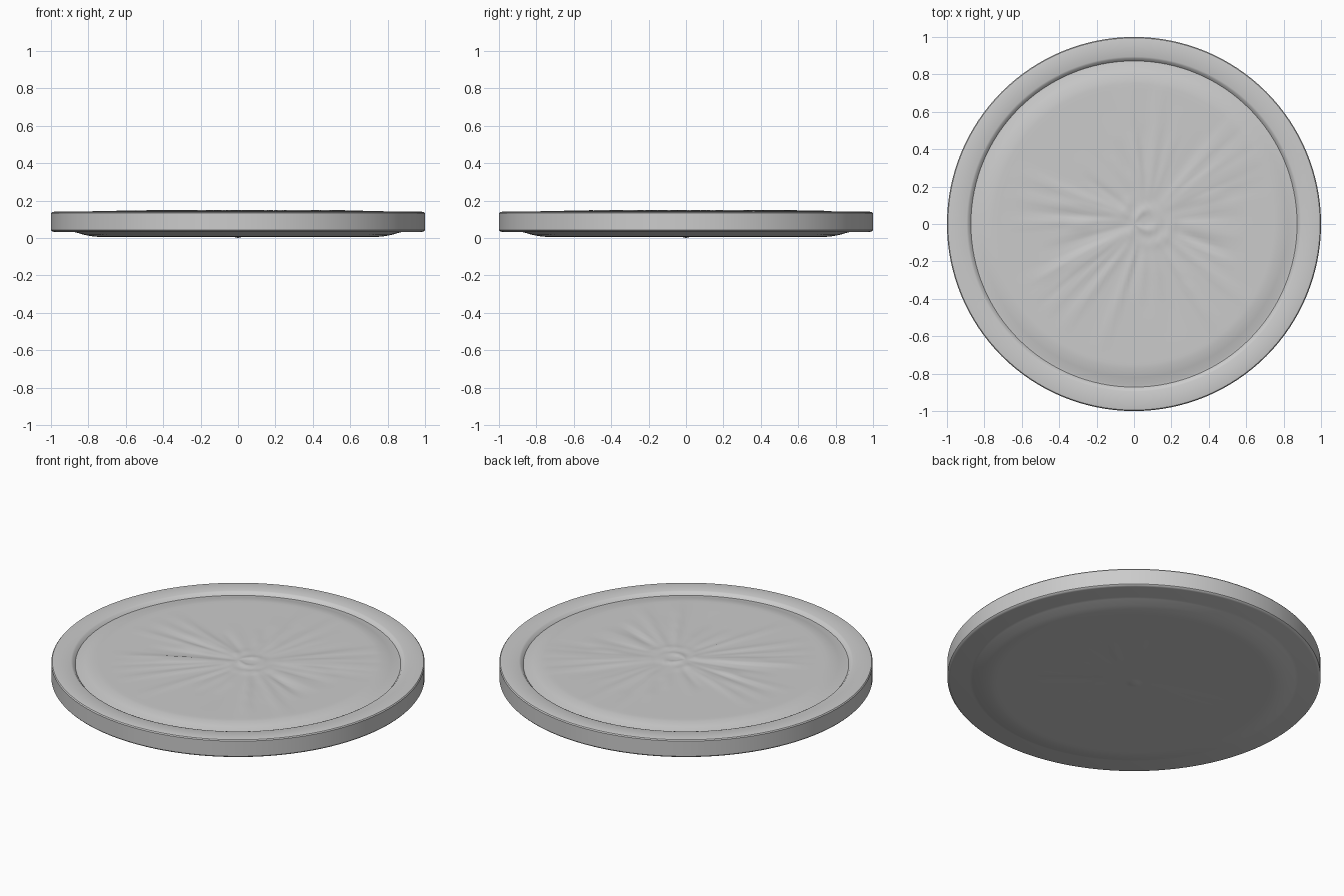
import bpy, bmesh, math, random

cube = bpy.data.objects.get("Cube")
if cube:
    bpy.data.objects.remove(cube, do_unlink=True)

SEGMENTS = 128
HUB = (0.07, 0.02)
random.seed(4)


def make_creases(count, height):
    """Radial folds: angle, start, end, half width, signed height."""
    return [(random.uniform(-math.pi, math.pi), random.uniform(0.1, 0.3),
             random.uniform(0.4, 0.72), random.uniform(0.012, 0.03),
             random.choice((1, 1, -1)) * random.uniform(0.3, 1) * height)
            for _ in range(count)]


def fold_height(x, y, creases):
    dx, dy = x - HUB[0], y - HUB[1]
    r, a = math.hypot(dx, dy), math.atan2(dy, dx)
    total = 0
    for angle, start, end, width, height in creases:
        if start < r < end:
            turn = (a - angle + math.pi) % (2 * math.pi) - math.pi
            taper = math.sin(math.pi * (r - start) / (end - start)) ** 0.7
            total += height * taper * math.exp(-(turn * r / width) ** 2)
    return max(-0.007, min(0.006, total))


def hub_height(x, y):
    """Central boss with an open ripple on its right and small knobs on its left."""
    dx, dy = x - HUB[0], y - HUB[1]
    r, a = math.hypot(dx, dy), math.atan2(dy, dx)
    h = 0.006 * math.exp(-((r - 0.055) / 0.02) ** 2)
    h += 0.005 * math.exp(-((r - 0.13) / 0.02) ** 2) * max(0, math.cos(a + 0.6))
    for kx, ky in ((-0.03, 0.11), (-0.05, 0.06), (-0.02, -0.05)):
        h += 0.004 * math.exp(-((x - kx) ** 2 + (y - ky) ** 2) / 0.0006)
    return h


# Strong folds are placed by hand, finer ones are scattered
top_creases = make_creases(45, 0.004)
for degrees in (160, 170, 181, 208, 214, 222, 232, 250, 84, 100, 30, 38, 48, -40, -58):
    top_creases.append((math.radians(degrees), 0.1, 0.76, 0.02, 0.005))
base_creases = make_creases(18, 0.002)

# Section of the disc from the top centre, round the rim, to the base centre
inner = [0.025 * i for i in range(1, 31)]
edge = [(0.775, 0.143), (0.82, 0.134), (0.86, 0.122), (0.872, 0.121),
        (0.885, 0.136), (0.895, 0.14), (0.985, 0.14), (0.995, 0.138), (1, 0.132),
        (1, 0.042), (0.995, 0.036), (0.985, 0.033), (0.88, 0.033),
        (0.865, 0.029), (0.82, 0.016), (0.775, 0.008)]
section = [(r, 0.144, 1) for r in inner]
section += [(r, z, 0) for r, z in edge]
section += [(r, 0.006, -1) for r in reversed(inner)]

bm = bmesh.new()
rings = []
for r, z, side in section:
    ring = []
    for i in range(SEGMENTS):
        a = 2 * math.pi * i / SEGMENTS
        x, y = r * math.cos(a), r * math.sin(a)
        h = z
        if side == 1:
            h = min(0.151, z + fold_height(x, y, top_creases) + hub_height(x, y))
        elif side == -1:
            h = max(0, z - fold_height(x, y, base_creases))
        ring.append(bm.verts.new((x, y, h)))
    rings.append(ring)

for upper, lower in zip(rings, rings[1:]):
    for i in range(SEGMENTS):
        j = (i + 1) % SEGMENTS
        bm.faces.new((upper[i], lower[i], lower[j], upper[j]))

# Close the two centres with fans
for ring, z in ((rings[0], 0.145), (rings[-1], 0)):
    centre = bm.verts.new((0, 0, z))
    for i in range(SEGMENTS):
        bm.faces.new((centre, ring[i], ring[(i + 1) % SEGMENTS]))
bmesh.ops.recalc_face_normals(bm, faces=bm.faces)

mesh = bpy.data.meshes.new("embossed_disc")
bm.to_mesh(mesh)
bm.free()
disc = bpy.data.objects.new("embossed_disc", mesh)
bpy.context.collection.objects.link(disc)

bpy.ops.object.select_all(action='DESELECT')
disc.select_set(True)
bpy.context.view_layer.objects.active = disc
bpy.ops.object.shade_smooth_by_angle(angle=math.radians(35))
